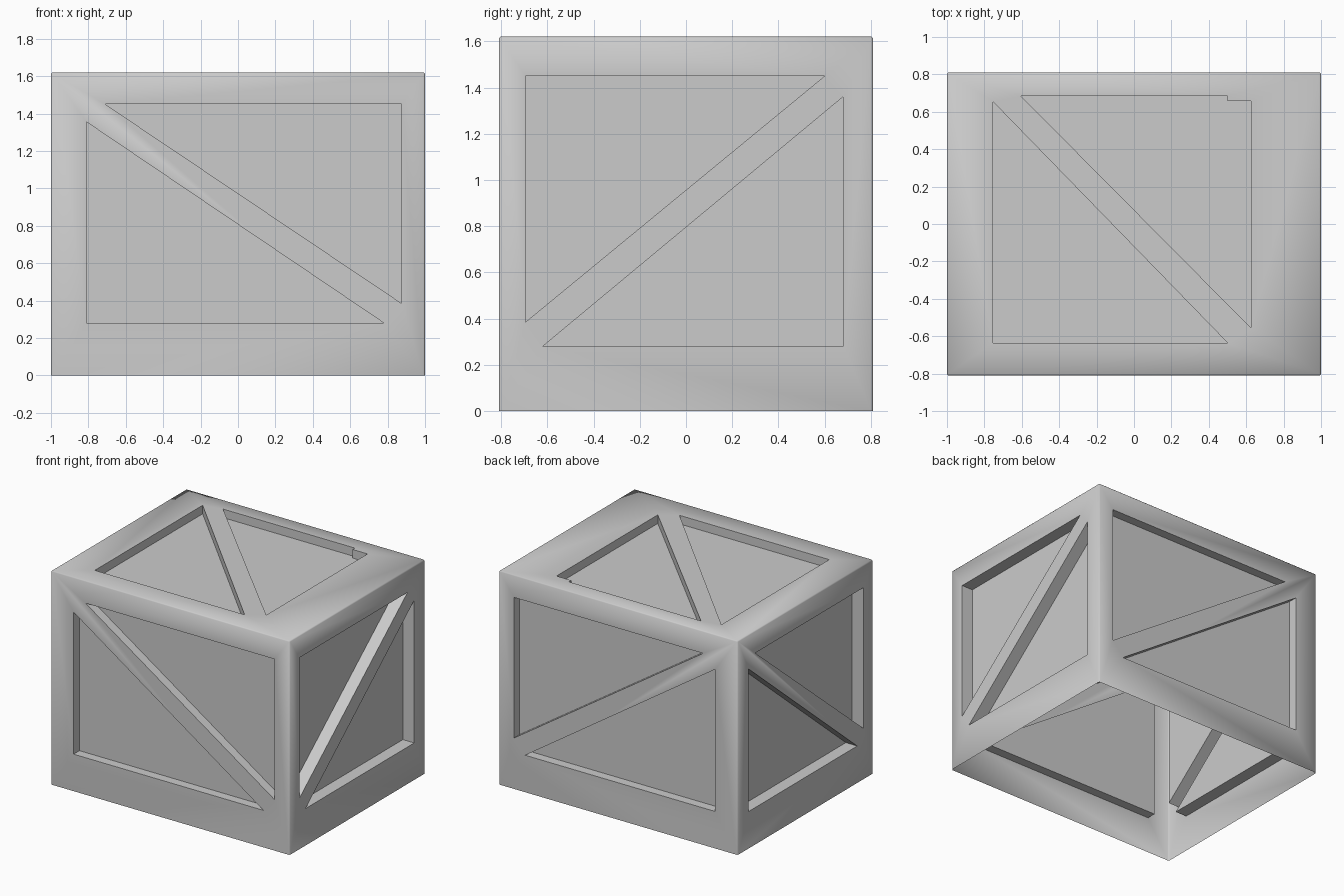
import bpy
import bmesh
import math
from mathutils import Vector

cube = bpy.data.objects.get("Cube")
if cube:
    bpy.data.objects.remove(cube, do_unlink=True)

HALF_X, HALF_Y, HEIGHT = 1.0, 0.81, 1.62
OUT = 0.05  # how far each cutter sticks out of the wall

grey = bpy.data.materials.new("plain_grey")
grey.use_nodes = True
grey.diffuse_color = (0.6, 0.6, 0.6, 1)
bsdf = grey.node_tree.nodes["Principled BSDF"]
bsdf.inputs["Base Color"].default_value = (0.6, 0.6, 0.6, 1)
bsdf.inputs["Roughness"].default_value = 0.8


def make_object(name, bm):
    mesh = bpy.data.meshes.new(name)
    bm.to_mesh(mesh)
    bm.free()
    mesh.materials.append(grey)
    obj = bpy.data.objects.new(name, mesh)
    bpy.context.collection.objects.link(obj)
    return obj


def add_prism(bm, outline, axis, start, end):
    """Extrude a flat outline along one axis, from start to end."""
    verts = []
    for u, v in outline:
        co = [u, v]
        co.insert(axis, start)
        verts.append(bm.verts.new(co))
    face = bm.faces.new(verts)
    ext = bmesh.ops.extrude_face_region(bm, geom=[face])["geom"]
    shift = Vector()
    shift[axis] = end - start
    bmesh.ops.translate(bm, vec=shift,
                        verts=[g for g in ext if isinstance(g, bmesh.types.BMVert)])


# Crate body with narrow bevels on the upright and top edges
bm = bmesh.new()
bmesh.ops.create_cube(bm, size=1)
for v in bm.verts:
    v.co = (v.co.x * 2 * HALF_X, v.co.y * 2 * HALF_Y, (v.co.z + 0.5) * HEIGHT)
edges = [e for e in bm.edges if max(v.co.z for v in e.verts) > 0.1]
bmesh.ops.bevel(bm, geom=edges, offset=0.008, segments=1,
                affect='EDGES', profile=0.5)
crate = make_object("crate_shell", bm)

# Triangular panels either side of a diagonal brace, on each wall and the lid
front_panels = [[(-0.71, 1.45), (0.875, 1.45), (0.875, 0.385)],
                [(-0.81, 1.355), (-0.81, 0.28), (0.78, 0.28)]]
side_panels = [[(-0.695, 1.45), (0.6, 1.45), (-0.695, 0.385)],
               [(0.68, 1.36), (0.68, 0.28), (-0.62, 0.28)]]
lid_panels = [[(-0.605, 0.685), (0.5, 0.685), (0.5, 0.657),
               (0.625, 0.657), (0.625, -0.555)],
              [(-0.755, 0.655), (-0.755, -0.635), (0.5, -0.635)]]

bm = bmesh.new()
for side in (-1, 1):
    for outline in front_panels:
        add_prism(bm, outline, 1, side * (HALF_Y + OUT), side * (HALF_Y - 0.07))
    for outline in side_panels:
        add_prism(bm, outline, 0, side * (HALF_X + OUT), side * (HALF_X - 0.095))
for outline in lid_panels:
    add_prism(bm, outline, 2, HEIGHT + OUT, HEIGHT - 0.065)
bmesh.ops.recalc_face_normals(bm, faces=bm.faces)
cutter = make_object("panel_cutter", bm)
cutter.hide_render = True

# Cut the recesses
mod = crate.modifiers.new("recesses", 'BOOLEAN')
mod.operation = 'DIFFERENCE'
mod.solver = 'EXACT'
mod.object = cutter
depsgraph = bpy.context.evaluated_depsgraph_get()
cut_mesh = bpy.data.meshes.new_from_object(crate.evaluated_get(depsgraph))
crate.modifiers.clear()
crate.data = cut_mesh
bpy.data.objects.remove(cutter, do_unlink=True)

# Open underside
bm = bmesh.new()
bm.from_mesh(cut_mesh)
base = [f for f in bm.faces if all(v.co.z < 0.001 for v in f.verts)]
bmesh.ops.delete(bm, geom=base, context='FACES')
for f in bm.faces:
    f.material_index = 0
bm.to_mesh(cut_mesh)
bm.free()

# Soft outer bevels, crisp recess edges
bpy.ops.object.select_all(action='DESELECT')
crate.select_set(True)
bpy.context.view_layer.objects.active = crate
bpy.ops.object.shade_smooth_by_angle(angle=math.radians(50))
